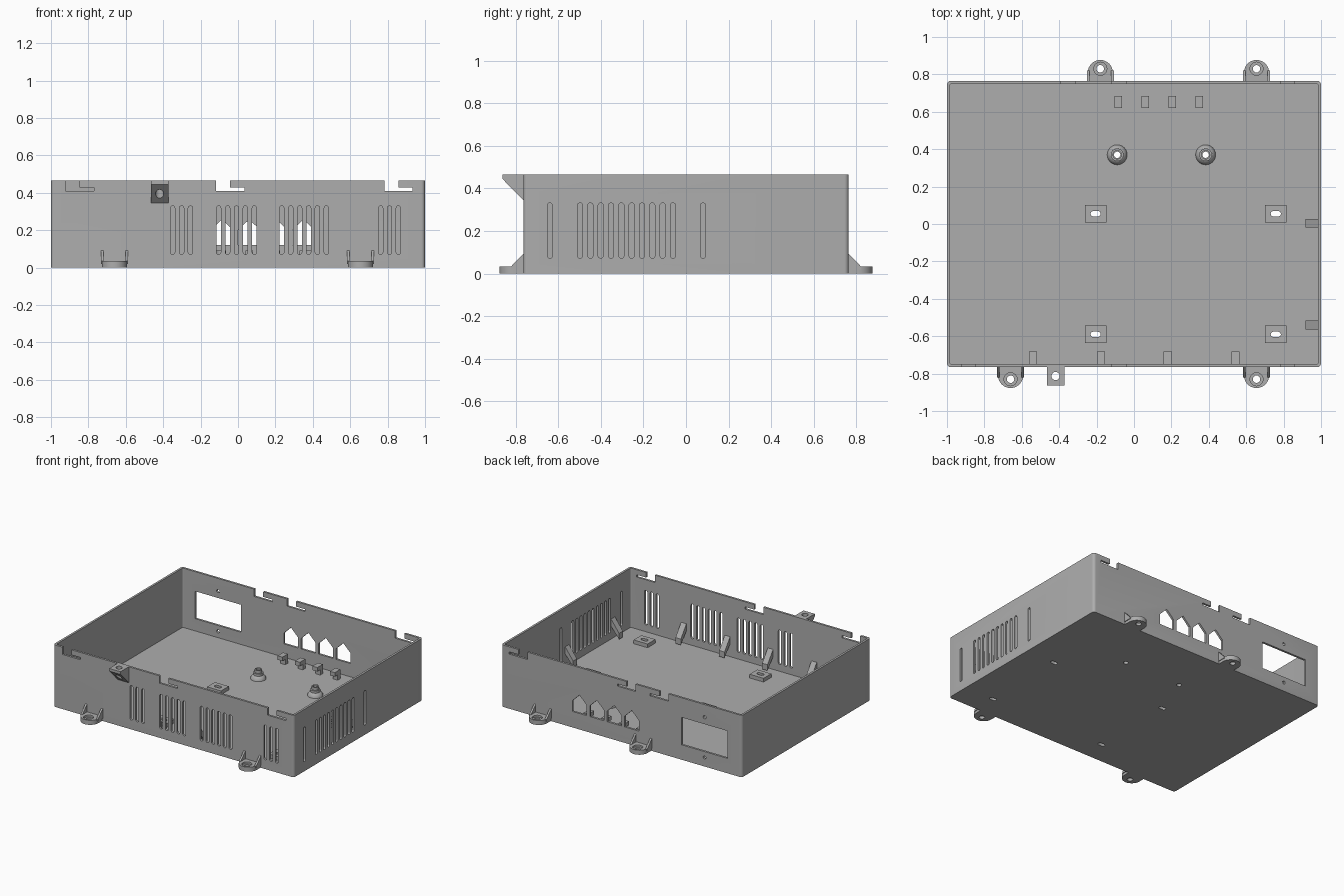
import bpy, bmesh
from math import cos, sin, pi

old = bpy.data.objects.get("Cube")
if old:
    bpy.data.objects.remove(old, do_unlink=True)

grey = bpy.data.materials.new("plain_grey")
grey.use_nodes = True
colour = (0.42, 0.42, 0.42, 1)
grey.diffuse_color = colour
grey.node_tree.nodes["Principled BSDF"].inputs["Base Color"].default_value = colour

W, D, H = 1.0, 0.765, 0.465     # half width, half depth, height
WALL, FLOOR = 0.016, 0.02


# Outline helpers
def rect(u0, u1, v0, v1):
    return [(u0, v0), (u1, v0), (u1, v1), (u0, v1)]


def rounded(hu, hv, r, u=0, v=0, n=6):
    """Rounded rectangle; becomes a stadium or circle when r fills it."""
    pts = []
    for k, (su, sv) in enumerate([(1, 1), (-1, 1), (-1, -1), (1, -1)]):
        for i in range(n + 1):
            a = (k + i / n) * pi / 2
            p = (u + su * (hu - r) + r * cos(a), v + sv * (hv - r) + r * sin(a))
            if not pts or abs(p[0] - pts[-1][0]) + abs(p[1] - pts[-1][1]) > 1e-5:
                pts.append(p)
    if abs(pts[0][0] - pts[-1][0]) + abs(pts[0][1] - pts[-1][1]) < 1e-5:
        pts.pop()
    return pts


def circle(u, v, r):
    return rounded(r, r, r, u, v)


# Solid helpers
def prism(bm, axis, pts, t0, t1):
    """Extrude a 2D outline along an axis from t0 to t1."""
    place = {"x": lambda u, v, t: (t, u, v),
             "y": lambda u, v, t: (u, t, v),
             "z": lambda u, v, t: (u, v, t)}[axis]
    a = [bm.verts.new(place(u, v, t0)) for u, v in pts]
    b = [bm.verts.new(place(u, v, t1)) for u, v in pts]
    faces = [bm.faces.new(a), bm.faces.new(b)]
    for i in range(len(a)):
        j = (i + 1) % len(a)
        faces.append(bm.faces.new((a[i], a[j], b[j], b[i])))
    bmesh.ops.recalc_face_normals(bm, faces=faces)


def finish(name, bm):
    mesh = bpy.data.meshes.new(name)
    bm.to_mesh(mesh)
    bm.free()
    mesh.materials.append(grey)
    ob = bpy.data.objects.new(name, mesh)
    bpy.context.collection.objects.link(ob)
    return ob


def make(name, *solids):
    bm = bmesh.new()
    for s in solids:
        prism(bm, *s)
    return finish(name, bm)


def activate(ob):
    bpy.ops.object.select_all(action="DESELECT")
    ob.select_set(True)
    bpy.context.view_layer.objects.active = ob


def cut(ob, *solids):
    cutter = make("cutter", *solids)
    cutter.hide_render = True
    mod = ob.modifiers.new("cut", "BOOLEAN")
    mod.operation, mod.solver, mod.object = "DIFFERENCE", "EXACT", cutter
    activate(ob)
    bpy.ops.object.modifier_apply(modifier="cut")
    bpy.data.objects.remove(cutter, do_unlink=True)


def smooth(ob):
    activate(ob)
    bpy.ops.object.shade_smooth_by_angle(angle=0.6)


# Open tray
tray = make("tray", ("z", rounded(W, D, 0.02), 0, H))
cut(tray, ("z", rounded(W - WALL, D - WALL, 0.008), FLOOR, H + 0.1))

FRONT, BACK, SIDE = ("y", -D - .03, -D + .03), ("y", D - .03, D + .03), ("x", W - .03, W + .03)


def through(wall, pts):
    return (wall[0], pts, wall[1], wall[2])


# Vent slots
groups = [(-0.35, 3), (-0.104, 5), (0.233, 6), (0.762, 3)]
front_slots = [x + 0.048 * i for x, n in groups for i in range(n)]
side_slots = [-0.64, 0.08] + [-0.498 + 0.0485 * i for i in range(10)]
cut(tray, *[through(FRONT, rounded(0.012, 0.13, 0.012, x, 0.2)) for x in front_slots])
cut(tray, *[through(SIDE, rounded(0.012, 0.13, 0.012, y, 0.202)) for y in side_slots])


# Lid notches in the rim
def notch(x):
    return [(x, H + .1), (x, .41), (x + .152, .41), (x + .152, .427), (x + .075, .427), (x + .075, H + .1)]


cut(tray, *[through(FRONT, notch(x)) for x in (-0.923, -0.118, 0.782)])
cut(tray, *[through(BACK, notch(x)) for x in (-0.39, -0.118, 0.782)])

# Back cable openings, socket window and its screw holes
ports = [-0.085 + 0.145 * i for i in range(4)]
cut(tray, *[through(BACK, [(x - .059, .12), (x + .059, .12), (x + .059, .2), (x, .258), (x - .059, .2)])
            for x in ports])
cut(tray, through(BACK, rect(-0.88, -0.50, 0.112, 0.318)),
    *[through(BACK, circle(-0.69, z, 0.012)) for z in (0.068, 0.37)])

# Mounting pads and pillars, drilled through the floor
pads = [(x, y) for x in (-0.205, 0.758) for y in (0.055, -0.59)]
pillars = [(-0.09, 0.37), (0.383, 0.37)]
pad_holes = [("z", rounded(0.027, 0.014, 0.014, x, y), -.1, .2) for x, y in pads]
pillar_holes = [("z", circle(x, y, 0.017), -.1, .2) for x, y in pillars]
cut(tray, *pad_holes, *pillar_holes)
smooth(tray)

pad_ob = make("mounting_pads", *[("z", rect(x - .058, x + .058, y - .046, y + .046), FLOOR - .004, .048)
                                 for x, y in pads])
cut(pad_ob, *pad_holes)

profile = [(0.017, .018), (0.054, .018), (0.052, .03), (0.042, .045), (0.034, .05), (0.034, .068),
           (0.025, .068), (0.025, .09), (0.017, .09)]
for x, y in pillars:
    bm = bmesh.new()
    n = 24
    rings = [[bm.verts.new((x + r * cos(2 * pi * i / n), y + r * sin(2 * pi * i / n), z))
              for i in range(n)] for r, z in profile]
    for k, ring in enumerate(rings):
        nxt = rings[(k + 1) % len(rings)]
        for i in range(n):
            j = (i + 1) % n
            bm.faces.new((ring[i], ring[j], nxt[j], nxt[i]))
    bmesh.ops.recalc_face_normals(bm, faces=bm.faces)
    smooth(finish("pillar", bm))

# Screw ears with side gussets
for x, s in [(-0.66, -1), (0.655, -1), (-0.18, 1), (0.655, 1)]:
    r, yc = 0.067, 0.81
    arc = [(x + r * cos(pi * i / 16), s * (yc + r * sin(pi * i / 16))) for i in range(17)]
    ear = make("screw_ear", ("z", [(x + r, s * (D - .01))] + arc + [(x - r, s * (D - .01))], 0, 0.034))
    cut(ear, ("z", circle(x, s * 0.83, 0.02), -.1, .1))
    cut(ear, ("z", circle(x, s * 0.83, 0.035), .02, .1))
    smooth(ear)
    web = [(s * (D - .008), .02), (s * (yc + .012), .02), (s * (yc + .012), .034),
           (s * D, .092), (s * (D - .008), .092)]
    make("ear_gussets", *[("x", web, x + k * .065 - .007, x + k * .065 + .007) for k in (-1, 1)])

# Upper front lid tab
tab = make("lid_tab", ("x", [(-D + .008, H), (-0.863, H), (-0.863, .445), (-D, .345), (-D + .008, .345)],
                       -0.466, -0.372))
cut(tab, ("z", circle(-0.419, -0.813, 0.022), 0, 1))
smooth(tab)


# Sloping retainer clips on the front and side walls
def slope(edge, sign):
    return [(edge, .175), (edge, .12), (edge + sign * .07, .035), (edge + sign * .07, .08)]


make("front_clips", *[("x", slope(-D + .012, 1), x - .022, x + .022) for x in (-.54, -.177, .18, .543)])
make("side_clips", *[("y", slope(W - .012, -1), y - .023, y + .023) for y in (0.005, -0.54)])

# Cable hooks behind the back openings
hook = [(.655, .016), (.685, .016), (.685, .09), (.62, .09), (.62, .06), (.655, .06)]
make("cable_hooks", *[("x", hook, x - .02, x + .02) for x in ports])
